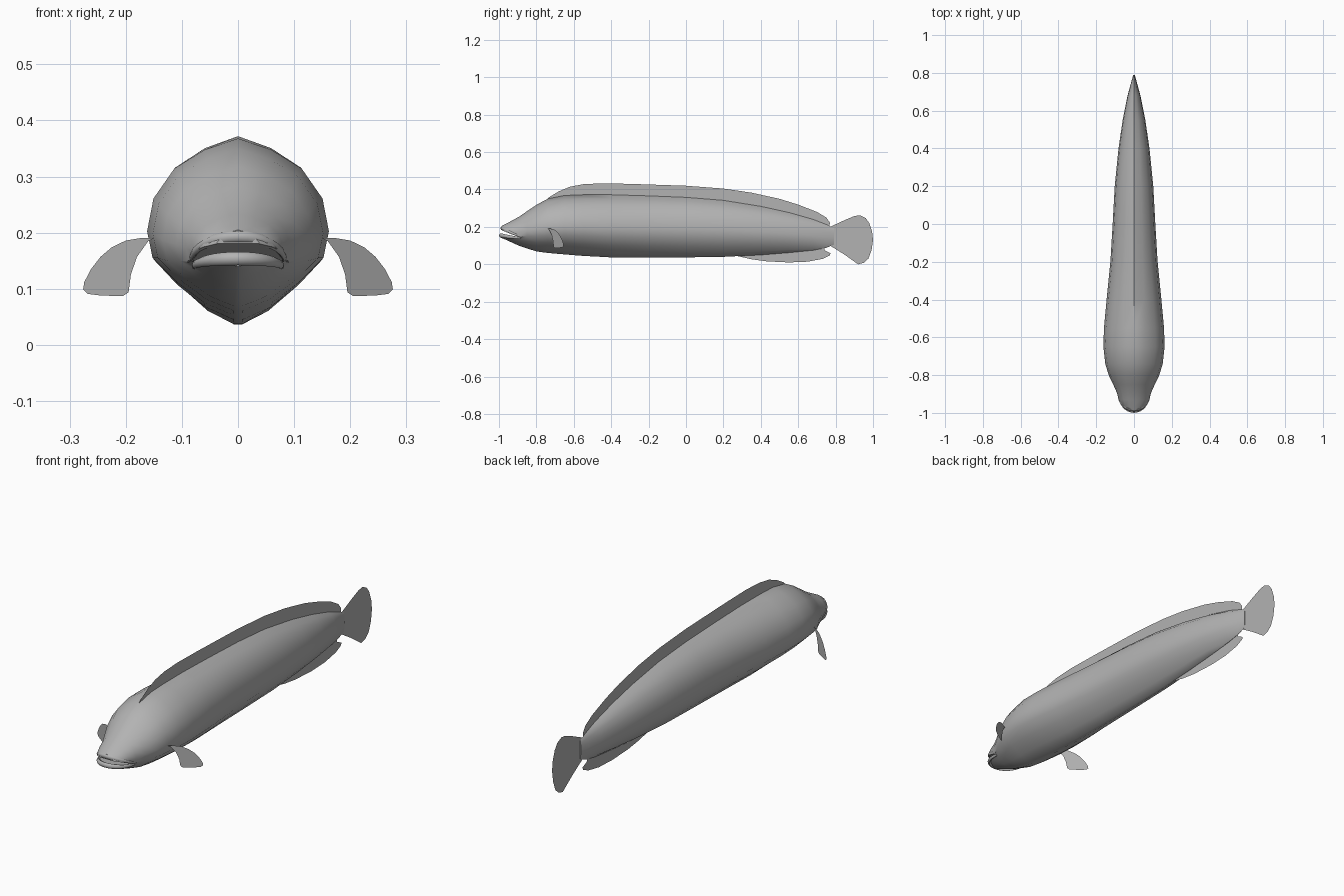
import bpy, bmesh, math

if "Cube" in bpy.data.objects:
    bpy.data.objects.remove(bpy.data.objects["Cube"])

grey = bpy.data.materials.new("fish_grey")
grey.diffuse_color = (0.45, 0.45, 0.45, 1)
grey.use_nodes = True
grey.node_tree.nodes["Principled BSDF"].inputs["Base Color"].default_value = grey.diffuse_color


def make_object(name, verts, faces, smooth=None):
    mesh = bpy.data.meshes.new(name)
    mesh.from_pydata(verts, [], faces)
    bm = bmesh.new()
    bm.from_mesh(mesh)
    bmesh.ops.recalc_face_normals(bm, faces=bm.faces)
    bm.to_mesh(mesh)
    bm.free()
    mesh.materials.append(grey)
    ob = bpy.data.objects.new(name, mesh)
    bpy.context.collection.objects.link(ob)
    if smooth:
        shade(ob, smooth)
    return ob


def shade(ob, degrees):
    bpy.ops.object.select_all(action='DESELECT')
    ob.select_set(True)
    bpy.context.view_layer.objects.active = ob
    bpy.ops.object.shade_smooth_by_angle(angle=math.radians(degrees))


def loft(name, rings, smooth):
    n = len(rings[0])
    verts = [v for r in rings for v in r]
    faces = [(i * n + j, i * n + (j + 1) % n, (i + 1) * n + (j + 1) % n, (i + 1) * n + j)
             for i in range(len(rings) - 1) for j in range(n)]
    faces += [tuple(range(n)), tuple(range(len(verts) - n, len(verts)))]
    return make_object(name, verts, faces, smooth)


# Body: one half section, mirrored, swept along (y, top, bottom, half width)
half = [(0, 1), (.37, .87), (.70, .66), (.93, .32), (1, -.05),
        (.94, -.35), (.68, -.62), (.37, -.86), (.05, -1)]
section = half + [(-x, z) for x, z in reversed(half[1:])]
stations = [
    (-.985, .205, .140, .040), (-.965, .215, .132, .064), (-.93, .234, .116, .080),
    (-.89, .256, .098, .092), (-.85, .284, .085, .110), (-.80, .318, .069, .134),
    (-.74, .350, .061, .152), (-.65, .368, .053, .162), (-.55, .372, .045, .159),
    (-.40, .372, .037, .145), (-.20, .366, .036, .125), (0, .358, .037, .113),
    (.20, .342, .040, .102), (.40, .310, .050, .082), (.55, .277, .062, .060),
    (.68, .240, .075, .034), (.75, .213, .088, .015), (.79, .195, .105, .004)]
rings = []
for y, top, bot, w in stations:
    mid, h = (top + bot) / 2, (top - bot) / 2
    rings.append([(x * w, y, mid + z * h) for x, z in section])
body = loft("body", rings, None)

# Open mouth: sloping wedge cut through the snout
wedge = [(-1.05, .200), (-.875, .147), (-1.05, .160)]
cutter = loft("mouth_cutter", [[(x, y, z) for y, z in wedge] for x in (-.2, .2)], None)
cut = body.modifiers.new("mouth", 'BOOLEAN')
cut.operation, cut.object, cut.solver = 'DIFFERENCE', cutter, 'EXACT'
bpy.context.view_layer.objects.active = body
bpy.ops.object.modifier_apply(modifier="mouth")
bpy.data.objects.remove(cutter)
shade(body, 40)


# Lips: oval tubes bent around the snout, thinner at the mouth corners
def lip(name, front, corner_z, front_z, width, thick):
    rings = []
    for i in range(17):
        a = math.pi * i / 16
        s = math.sin(a)
        x, y = width * math.cos(a), -.885 + (front + .885) * s ** .85
        z = corner_z + (front_z - corner_z) * s
        r = thick * (.45 + .55 * s)
        nx, ny = math.cos(a), -s
        rings.append([(x + nx * r * .8 * math.cos(b), y + ny * r * .8 * math.cos(b),
                       z + r * math.sin(b)) for b in (k * math.pi / 4 for k in range(8))])
    loft(name, rings, 50)


lip("upper_lip", -.983, .150, .193, .083, .011)
lip("lower_lip", -.990, .140, .154, .078, .012)


# Fins: thin single sheets
def fin(name, outline):
    make_object(name, [(0, y, z) for y, z in outline], [tuple(range(len(outline)))])


fin("dorsal_fin", [
    (-.75, .340), (-.73, .360), (-.68, .390), (-.62, .415), (-.55, .428), (-.45, .433),
    (-.30, .430), (0, .420), (.20, .405), (.35, .383), (.50, .350), (.60, .319),
    (.70, .280), (.75, .250), (.77, .222), (.765, .195), (.5, .25), (.2, .30), (-.5, .34)])
fin("tail_fin", [
    (.77, .200), (.85, .237), (.90, .258), (.93, .262), (.96, .248), (.98, .220),
    (.995, .175), (1, .130), (.992, .075), (.975, .030), (.95, .008), (.92, 0),
    (.85, .050), (.77, .100)])
fin("anal_fin", [
    (.27, .045), (.35, .027), (.43, .016), (.55, .010), (.65, .014), (.73, .029),
    (.77, .048), (.772, .060), (.74, .075), (.74, .11), (.5, .085), (.3, .065)])

# Pectoral fins: upright sheets swept backwards from the flanks
pectoral = [(.150, .190), (.170, .191), (.200, .186), (.225, .174), (.245, .157),
            (.262, .135), (.274, .112), (.276, .099), (.268, .091), (.245, .088),
            (.205, .087), (.195, .094), (.191, .125), (.180, .157), (.160, .185)]
for side, label in ((1, "right"), (-1, "left")):
    make_object(label + "_pectoral_fin",
                [(side * x, -.732 + (x - .16) * .67, z) for x, z in pectoral],
                [tuple(range(len(pectoral)))])
